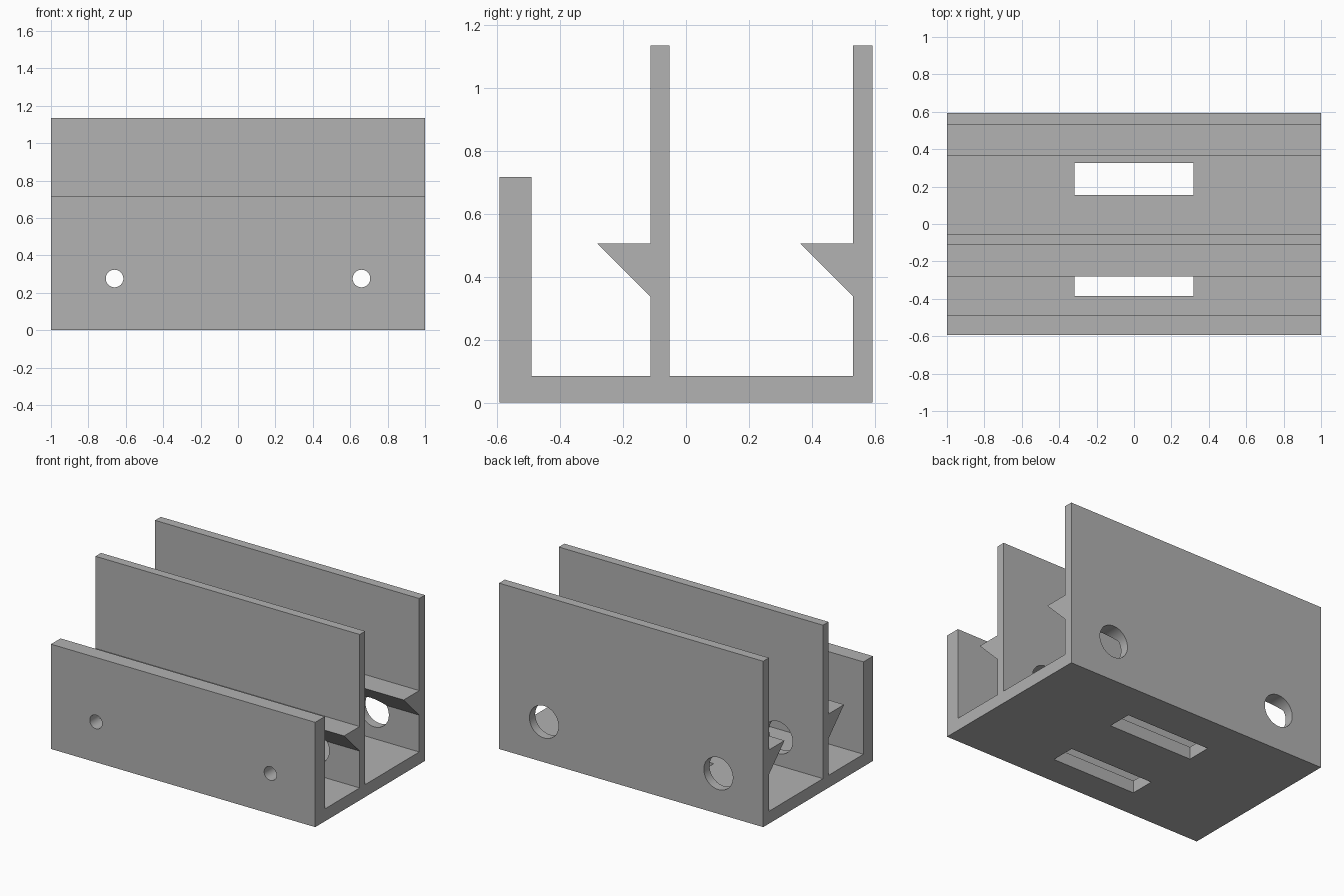
import bpy, bmesh
from math import pi
from mathutils import Matrix, Vector

cube = bpy.data.objects.get("Cube")
if cube:
    bpy.data.objects.remove(cube, do_unlink=True)

grey = bpy.data.materials.new("plain_grey")
grey.use_nodes = True
colour = (0.445, 0.445, 0.445, 1)
grey.diffuse_color = colour
grey.node_tree.nodes["Principled BSDF"].inputs["Base Color"].default_value = colour


def add_object(name, bm):
    bmesh.ops.recalc_face_normals(bm, faces=bm.faces)
    mesh = bpy.data.meshes.new(name)
    bm.to_mesh(mesh)
    bm.free()
    mesh.materials.append(grey)
    obj = bpy.data.objects.new(name, mesh)
    bpy.context.collection.objects.link(obj)
    return obj


def box_cutter(x, y, z, size):
    bm = bmesh.new()
    bmesh.ops.create_cube(bm, size=1)
    bmesh.ops.scale(bm, vec=size, verts=bm.verts)
    bmesh.ops.translate(bm, vec=(x, y, z), verts=bm.verts)
    return add_object("slot_cutter", bm)


def hole_cutter(x, z, radius, y0, y1):
    bm = bmesh.new()
    place = Matrix.Translation((x, (y0 + y1) / 2, z)) @ Matrix.Rotation(pi / 2, 4, 'X')
    bmesh.ops.create_cone(bm, cap_ends=True, segments=48, radius1=radius,
                          radius2=radius, depth=y1 - y0, matrix=place)
    return add_object("hole_cutter", bm)


# Cross-section: floor, low front wall, two tall walls with hooks
FLOOR, TOP = 0.085, 1.135


def hooked_wall(inner):
    """Front side of a tall wall, from the floor up past its hook."""
    return [(inner, FLOOR), (inner, 0.337), (inner - 0.168, 0.505),
            (inner, 0.505), (inner, TOP)]


profile = [(-0.593, 0), (-0.593, 0.717), (-0.49, 0.717), (-0.49, FLOOR)]
profile += hooked_wall(-0.113) + [(-0.053, TOP), (-0.053, FLOOR)]
profile += hooked_wall(0.531) + [(0.593, TOP), (0.593, 0)]

bm = bmesh.new()
end = bm.faces.new([bm.verts.new((-1, y, z)) for y, z in profile])
grown = bmesh.ops.extrude_face_region(bm, geom=[end], use_keep_orig=True)
moved = [v for v in grown["geom"] if isinstance(v, bmesh.types.BMVert)]
bmesh.ops.translate(bm, vec=Vector((2, 0, 0)), verts=moved)
bracket = add_object("channel_bracket", bm)

# Floor slots, small front screw holes, wide access holes behind them
cutters = [box_cutter(0, y, 0.04, (0.636, 0.17, 0.2)) for y in (-0.3, 0.24)]
for x in (-0.66, 0.66):
    cutters.append(hole_cutter(x, 0.276, 0.047, -0.7, -0.45))
    cutters.append(hole_cutter(x, 0.276, 0.11, -0.35, 0.7))

bpy.ops.object.select_all(action='DESELECT')
bpy.context.view_layer.objects.active = bracket
bracket.select_set(True)
for cutter in cutters:
    cutter.hide_render = True
    mod = bracket.modifiers.new("cut", 'BOOLEAN')
    mod.operation = 'DIFFERENCE'
    mod.solver = 'EXACT'
    mod.object = cutter
    bpy.ops.object.modifier_apply(modifier=mod.name)
    bpy.data.objects.remove(cutter, do_unlink=True)

bpy.ops.object.shade_smooth_by_angle()
